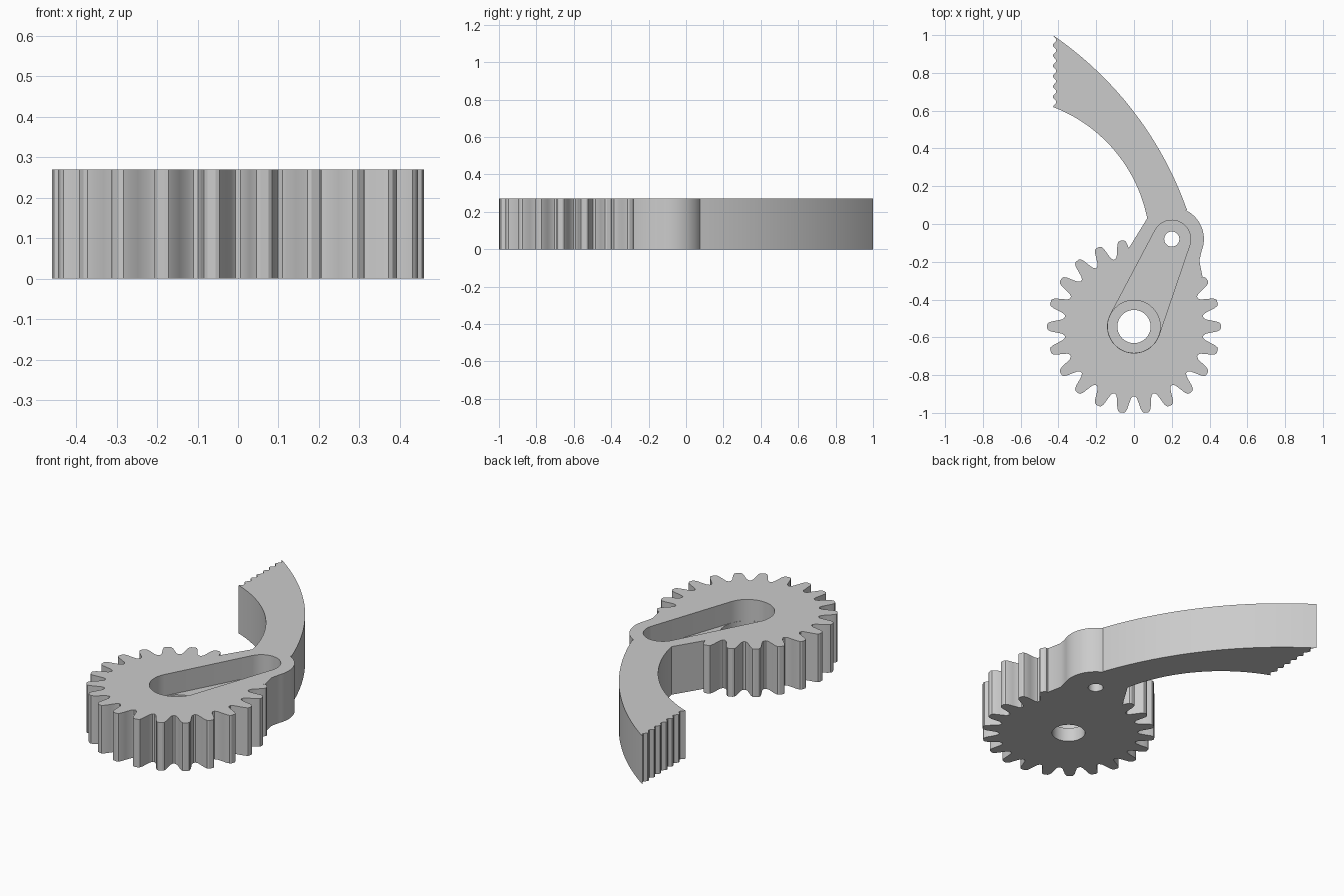
import bpy
import bmesh
from math import cos, sin, pi, radians, hypot, atan2, acos, asin

if "Cube" in bpy.data.objects:
    bpy.data.objects.remove(bpy.data.objects["Cube"], do_unlink=True)

HEIGHT = 0.27
HUB = (0, -0.543)
PIVOT = (0.2, -0.08)
TEETH = 22


def polar(center, r, a):
    return (center[0] + r * cos(a), center[1] + r * sin(a))


def arc(center, r, a, b, n):
    return [polar(center, r, a + (b - a) * i / n) for i in range(n + 1)]


def bow(p, q, rise, n=28):
    """Circular arc from p to q bulging by rise to the right of the path."""
    dx, dy = q[0] - p[0], q[1] - p[1]
    chord = hypot(dx, dy)
    r = (chord * chord / 4 + rise * rise) / (2 * rise)
    nx, ny = dy / chord, -dx / chord
    c = ((p[0] + q[0]) / 2 - nx * (r - rise), (p[1] + q[1]) / 2 - ny * (r - rise))
    mid, half = atan2(ny, nx), asin(chord / 2 / r)
    return arc(c, r, mid - half, mid + half, n)


def prism(name, points, z0, z1):
    bm = bmesh.new()
    face = bm.faces.new([bm.verts.new((x, y, z0)) for x, y in points])
    top = bmesh.ops.extrude_face_region(bm, geom=[face])["geom"]
    verts = [v for v in top if isinstance(v, bmesh.types.BMVert)]
    bmesh.ops.translate(bm, vec=(0, 0, z1 - z0), verts=verts)
    bmesh.ops.recalc_face_normals(bm, faces=bm.faces)
    mesh = bpy.data.meshes.new(name)
    bm.to_mesh(mesh)
    bm.free()
    obj = bpy.data.objects.new(name, mesh)
    bpy.context.collection.objects.link(obj)
    return obj


# Gear teeth, counter-clockwise; the two end teeth merge into the arm
flank = [(0.37, 0.047), (0.382, 0.038), (0.415, 0.031), (0.44, 0.026),
         (0.455, 0.019), (0.46, 0.010)]
tooth = [(r, -w) for r, w in flank] + [(r, w) for r, w in reversed(flank)]
outline = []
for k in range(6, 25):
    part = tooth[2:] if k == 6 else tooth[:-3] if k == 24 else tooth
    outline += [polar(HUB, r, 2 * pi * k / TEETH + w / r) for r, w in part]

# Rounded lug around the pivot
outline += [(0.363, -0.28), (0.346, -0.195)]
outline += arc(PIVOT, 0.17, radians(-22), radians(65), 16)

# Curved finger with a serrated grip edge
outline += bow((0.28, 0.075), (-0.43, 1.0), 0.093)
NOTCHES = 7
pitch = 0.38 / NOTCHES
for i in range(NOTCHES):
    y = 1.0 - i * pitch
    outline += [(-0.412, y - pitch * 0.4), (-0.412, y - pitch * 0.6)]
    if i < NOTCHES - 1:
        outline += [(-0.428, y - pitch * 0.9), (-0.428, y - pitch * 1.1)]
outline += list(reversed(bow((0.07, 0.03), (-0.43, 0.62), 0.1)))

body = prism("geared_gripper_finger", outline, 0, HEIGHT)

# Teardrop pocket, hub pocket and two through holes
axis = atan2(PIVOT[1] - HUB[1], PIVOT[0] - HUB[0])
spread = acos((0.14 - 0.10) / hypot(PIVOT[0] - HUB[0], PIVOT[1] - HUB[1]))
teardrop = arc(PIVOT, 0.10, axis - spread, axis + spread, 24)
teardrop += arc(HUB, 0.14, axis + spread, axis + 2 * pi - spread, 32)


def circle(center, r):
    return arc(center, r, 0, 2 * pi, 48)[:-1]


cutters = [
    prism("horn_pocket_cutter", teardrop, 0.15, HEIGHT + 0.1),
    prism("hub_pocket_cutter", circle(HUB, 0.139), 0.08, HEIGHT + 0.05),
    prism("shaft_hole_cutter", circle(HUB, 0.088), -0.1, HEIGHT + 0.07),
    prism("pivot_hole_cutter", circle(PIVOT, 0.04), -0.1, HEIGHT + 0.07),
]
bpy.ops.object.select_all(action="DESELECT")
bpy.context.view_layer.objects.active = body
body.select_set(True)
for cutter in cutters:
    cutter.hide_render = True
    mod = body.modifiers.new("cut", "BOOLEAN")
    mod.operation = "DIFFERENCE"
    mod.solver = "EXACT"
    mod.object = cutter
    bpy.ops.object.modifier_apply(modifier=mod.name)
    bpy.data.objects.remove(cutter, do_unlink=True)

# Plain grey plastic
grey = bpy.data.materials.new("light_grey")
grey.use_nodes = True
colour = (0.6, 0.6, 0.6, 1)
grey.diffuse_color = colour
grey.node_tree.nodes["Principled BSDF"].inputs["Base Color"].default_value = colour
body.data.materials.clear()
body.data.materials.append(grey)
bpy.ops.object.shade_smooth_by_angle(angle=radians(30))
